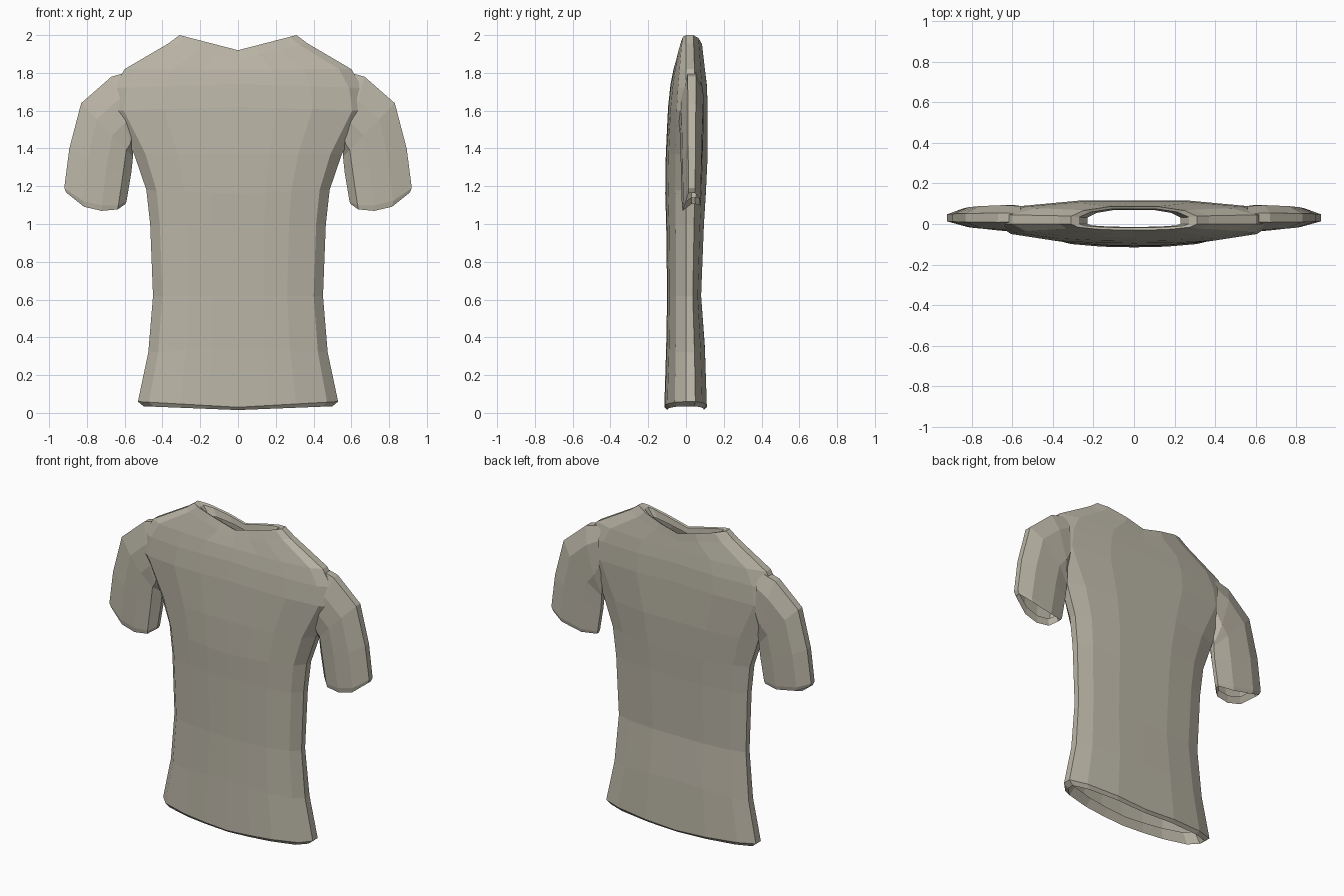
import bpy, bmesh

cube = bpy.data.objects.get("Cube")
if cube:
    bpy.data.objects.remove(cube)

fabric = bpy.data.materials.new("warm grey fabric")
fabric.use_nodes = True
COLOR = (0.49, 0.46, 0.38, 1)
fabric.diffuse_color = COLOR
fabric.node_tree.nodes["Principled BSDF"].inputs["Base Color"].default_value = COLOR


def loft(name, rings):
    """Skin a list of closed rings, leaving both ends open."""
    bm = bmesh.new()
    rows = [[bm.verts.new(p) for p in ring] for ring in rings]
    n = len(rows[0])
    for a, b in zip(rows, rows[1:]):
        for i in range(n):
            j = (i + 1) % n
            bm.faces.new((a[i], a[j], b[j], b[i]))
    bmesh.ops.recalc_face_normals(bm, faces=bm.faces)
    mesh = bpy.data.meshes.new(name)
    bm.to_mesh(mesh)
    bm.free()
    mesh.materials.append(fabric)
    obj = bpy.data.objects.new(name, mesh)
    bpy.context.collection.objects.link(obj)
    return obj


# Torso cross-section, half: x as share of width, y as share of front or back depth
HALF = [(0, -1), (.3, -.97), (.58, -.86), (.89, -.52), (1, .0),
        (1, .45), (.8, .78), (.4, 1), (0, 1)]
SECTION = HALF + [(-x, y) for x, y in HALF[-2:0:-1]]


def torso_ring(z, width, front, back, dip):
    return [(x * width, y * (front if y < 0 else back), z - dip * (1 - abs(x)))
            for x, y in SECTION]


# Height at the side, half width, front depth, back depth, centre dip
TORSO = [
    (.10, .46, .085, .08, .03),    # inner hem lip
    (.035, .50, .10, .095, .02),
    (.06, .53, .115, .11, .03),    # hem
    (.32, .475, .105, .10, -.03),
    (.62, .45, .10, .08, 0),
    (1.0, .465, .105, .095, 0),
    (1.18, .485, .11, .105, .02),
    (1.37, .55, .107, .115, 0),    # armpit
    (1.60, .68, .095, .115, -.02),
    (1.72, .66, .082, .11, -.02),
    (1.82, .60, .066, .10, 0),     # shoulder
    (1.955, .37, .045, .09, .08),
    (2.0, .31, .03, .085, .08),    # collar
    (1.985, .27, .018, .075, .07),
    (1.93, .23, .014, .07, .05),   # inner collar lip
]
loft("torso", [torso_ring(*row) for row in TORSO])

# Sleeve cross-section: share from outer to inner edge, share of depth
CUFF = [(0, -.3), (.3, -.85), (.6, -1), (.87, -.8), (1, 0),
        (1, .5), (.7, 1), (.25, 1), (0, .4)]


def sleeve_ring(side, outer, inner, depth, sag):
    ring = []
    for t, y in CUFF:
        drop = sag * (1 - abs(2 * t - 1) ** 3) * (1 if y < 0 else .4)
        ring.append((side * (outer[0] + t * (inner[0] - outer[0])),
                     .028 + y * depth,
                     outer[1] + t * (inner[1] - outer[1]) - drop))
    return ring


# Outer edge, inner edge, half depth, sag of the lower edge
SLEEVE = [
    ((.56, 1.81), (.55, 1.46), .06, 0),
    ((.67, 1.78), (.555, 1.37), .065, 0),
    ((.83, 1.64), (.556, 1.355), .06, 0),
    ((.893, 1.40), (.565, 1.27), .055, .02),
    ((.92, 1.19), (.59, 1.12), .05, .05),
    ((.908, 1.165), (.597, 1.105), .045, .06),
    ((.89, 1.20), (.61, 1.14), .038, .05),   # inner cuff lip
]
for side, name in ((1, "left_sleeve"), (-1, "right_sleeve")):
    loft(name, [sleeve_ring(side, *row) for row in SLEEVE])
